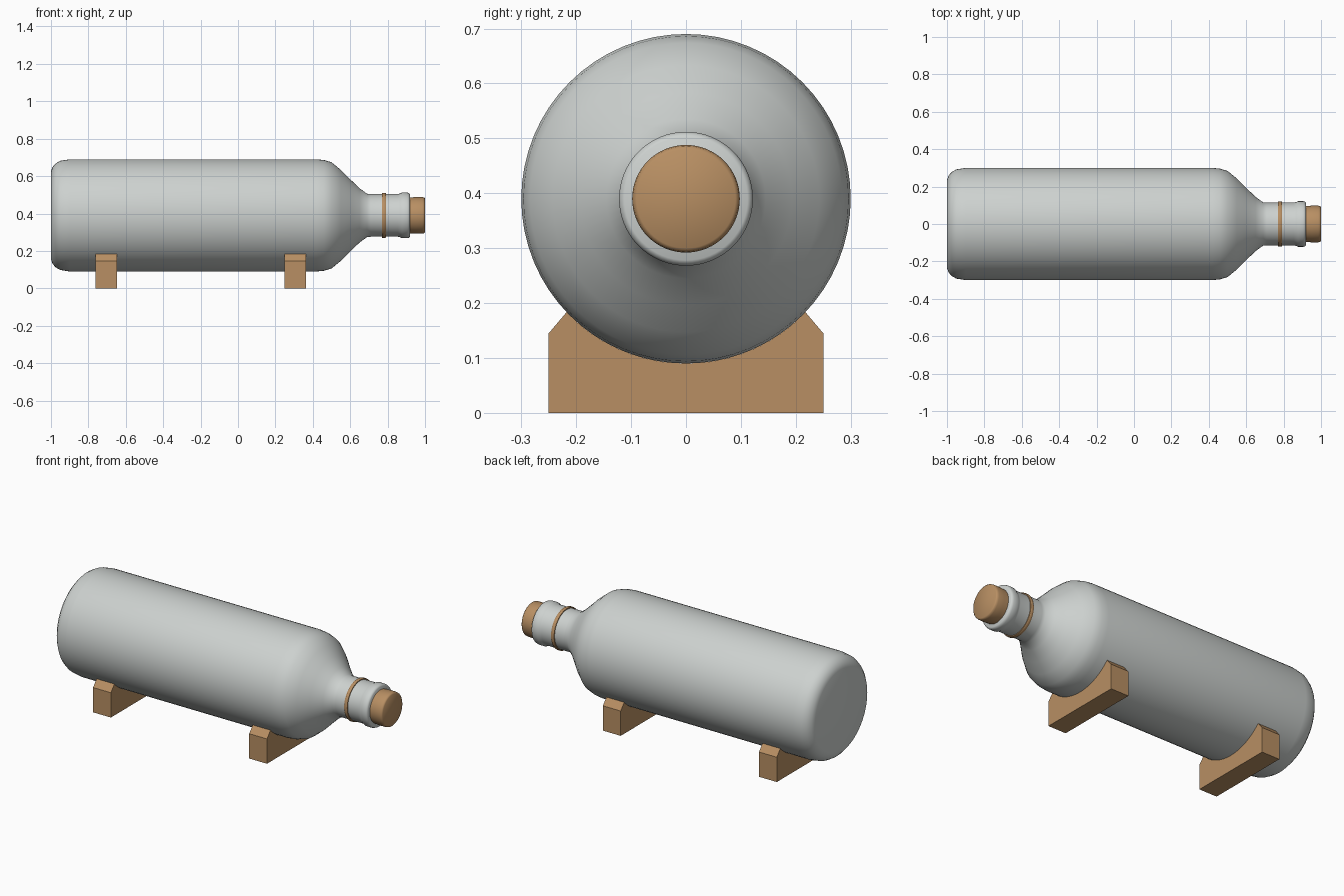
import bpy, bmesh, math

if "Cube" in bpy.data.objects:
    bpy.data.objects.remove(bpy.data.objects["Cube"])

AXIS_Z = 0.39
SEGMENTS = 64


def material(name, rgb):
    m = bpy.data.materials.new(name)
    m.diffuse_color = (*rgb, 1)
    m.use_nodes = True
    m.node_tree.nodes["Principled BSDF"].inputs["Base Color"].default_value = m.diffuse_color
    return m


glass = material("pale_grey", (0.61, 0.64, 0.625))
wood = material("cork_brown", (0.48, 0.275, 0.125))


def finish(name, bm, mat, angle):
    bmesh.ops.recalc_face_normals(bm, faces=bm.faces)
    mesh = bpy.data.meshes.new(name)
    bm.to_mesh(mesh)
    bm.free()
    mesh.materials.append(mat)
    obj = bpy.data.objects.new(name, mesh)
    bpy.context.collection.objects.link(obj)
    bpy.context.view_layer.objects.active = obj
    obj.select_set(True)
    bpy.ops.object.shade_smooth_by_angle(angle=math.radians(angle))
    obj.select_set(False)
    return obj


def lathe(name, profile, mat, closed=False):
    """Spin (x, radius) points around the bottle's lying axis."""
    bm = bmesh.new()
    rings = []
    for x, r in profile:
        rings.append([bm.verts.new((x, r * math.sin(a), AXIS_Z + r * math.cos(a)))
                      for a in (2 * math.pi * i / SEGMENTS for i in range(SEGMENTS))])
    pairs = list(zip(rings, rings[1:]))
    if closed:
        pairs.append((rings[-1], rings[0]))
    for a, b in pairs:
        for i in range(SEGMENTS):
            j = (i + 1) % SEGMENTS
            bm.faces.new((a[i], a[j], b[j], b[i]))
    if not closed:
        bm.faces.new(rings[0])
        bm.faces.new(rings[-1])
    return finish(name, bm, mat, 40)


# Bottle: base, body, shoulder, neck and rolled lip
lathe("bottle", [
    (-1.0, 0.235), (-0.992, 0.258), (-0.975, 0.278), (-0.95, 0.292), (-0.90, 0.30),
    (0.42, 0.30), (0.46, 0.296), (0.50, 0.284), (0.55, 0.243), (0.60, 0.193),
    (0.65, 0.145), (0.69, 0.116), (0.71, 0.114), (0.855, 0.114), (0.867, 0.117),
    (0.877, 0.122), (0.905, 0.122), (0.915, 0.119), (0.92, 0.112)], glass)

# Stopper pushed into the mouth
lathe("cork", [(0.90, 0.095), (0.925, 0.096), (0.95, 0.098), (0.985, 0.098),
               (0.995, 0.096), (1.0, 0.09)], wood)

# Thin band around the neck
lathe("neck_band", [(0.77, 0.11), (0.77, 0.119), (0.774, 0.121), (0.786, 0.121),
                    (0.79, 0.119), (0.79, 0.11)], wood, closed=True)


# Cradles: blocks with bevelled shoulders and a round hollow for the body
def cradle(name, x, width=0.115, steps=24):
    top_y, top_z, radius = 0.217, 0.184, 0.30
    reach = math.asin(top_y / radius)
    arc = [(radius * math.sin(a), AXIS_Z - radius * math.cos(a))
           for a in (reach - 2 * reach * i / steps for i in range(steps + 1))]
    sides = [(-0.25, 0.145), (-0.25, 0), (0.25, 0), (0.25, 0.145)]
    outline = [(top_y, top_z)] + arc[1:-1] + [(-top_y, top_z)] + sides
    bm = bmesh.new()
    face = bm.faces.new([bm.verts.new((x - width / 2, y, z)) for y, z in outline])
    new = bmesh.ops.extrude_face_region(bm, geom=[face])["geom"]
    bmesh.ops.translate(bm, vec=(width, 0, 0),
                        verts=[v for v in new if isinstance(v, bmesh.types.BMVert)])
    return finish(name, bm, wood, 30)


cradle("rear_cradle", -0.705)
cradle("front_cradle", 0.305)
